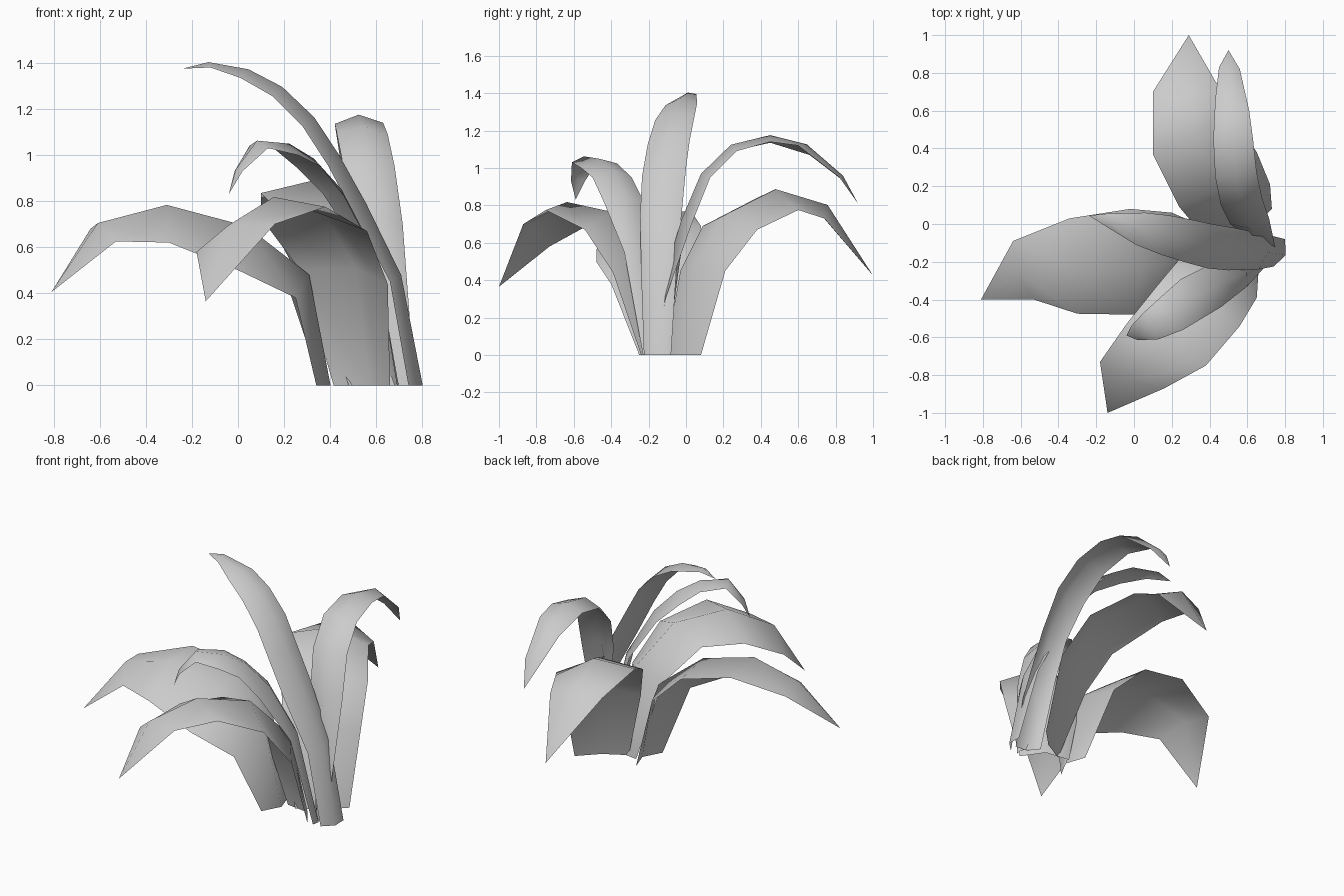
import bpy
import math
from mathutils import Vector

default_cube = bpy.data.objects.get("Cube")
if default_cube:
    bpy.data.objects.remove(default_cube, do_unlink=True)

# One plain grey for the whole plant
GREY = (0.6, 0.6, 0.6, 1.0)
leaf_material = bpy.data.materials.new("leaf grey")
leaf_material.use_nodes = True
leaf_material.diffuse_color = GREY
leaf_material.node_tree.nodes["Principled BSDF"].inputs["Base Color"].default_value = GREY

FOLD_AT_TIP = 0.36


def raised_midrib(left, right, tip, base_fold):
    """Midrib between two leaf edges, lifted along the upper side of the blade."""
    centres = [(a + b) / 2 for a, b in zip(left, right)] + [tip]
    rib = []
    for i, (a, b) in enumerate(zip(left, right)):
        along = centres[i + 1] - centres[max(i - 1, 0)]
        upper = (b - a).cross(along).normalized()
        blend = min(1.0, 2 * i / len(left))
        fold = base_fold + (FOLD_AT_TIP - base_fold) * blend
        point = centres[i] + upper * fold * (b - a).length / 2
        if i == 0:
            point.z = 0.0
        rib.append(point)
    return rib


def make_leaf(name, left, right, tip, base_fold=0.45):
    """Folded leaf blade: two edge paths, a raised midrib and a pointed tip."""
    left = [Vector(p) for p in left]
    right = [Vector(p) for p in right]
    tip = Vector(tip)
    rib = raised_midrib(left, right, tip, base_fold)

    points = [p for row in zip(left, rib, right) for p in row] + [tip]
    last = len(points) - 1
    faces = []
    for row in range(len(left) - 1):
        for side in range(2):
            a = row * 3 + side
            faces.append((a, a + 1, a + 4, a + 3))
    faces += [(last - 3, last - 2, last), (last - 2, last - 1, last)]

    mesh = bpy.data.meshes.new(name)
    mesh.from_pydata(points, [], faces)
    mesh.materials.append(leaf_material)
    mesh.update()
    leaf = bpy.data.objects.new(name, mesh)
    bpy.context.scene.collection.objects.link(leaf)

    bpy.ops.object.select_all(action="DESELECT")
    leaf.select_set(True)
    bpy.context.view_layer.objects.active = leaf
    bpy.ops.object.shade_smooth_by_angle(angle=math.radians(70))
    return leaf


# Broad leaf drooping to the side
make_leaf(
    "broad_side_leaf",
    left=[(.34, -.25, 0), (.25, -.4, .38), (0, -.48, .5), (-.3, -.475, .62), (-.53, -.4, .625)],
    right=[(.36, -.01, 0), (.2, .06, .48), (-.02, .08, .69), (-.34, .03, .765), (-.64, -.09, .68)],
    tip=(-.81, -.4, .405),
)

# Broad leaf drooping to the front
make_leaf(
    "broad_front_leaf",
    left=[(.66, -.24, 0), (.65, -.39, .44), (.56, -.54, .67), (.38, -.75, .775), (.16, -.87, .7)],
    right=[(.415, -.09, 0), (.27, -.15, .5), (.12, -.33, .7), (-.04, -.53, .69), (-.18, -.73, .58)],
    tip=(-.14, -1, .365),
)

# Broad leaf drooping to the back
make_leaf(
    "broad_back_leaf",
    left=[(.48, -.11, 0), (.34, -.03, .45), (.24, .09, .69), (.1, .37, .835), (.1, .7, .775)],
    right=[(.73, .08, 0), (.72, .21, .45), (.65, .38, .67), (.5, .6, .775), (.44, .74, .73)],
    tip=(.29, 1, .425),
    base_fold=0.15,
)

# Slender leaf curling to the front
make_leaf(
    "slender_front_leaf",
    left=[(.69, -.23, 0), (.6, -.33, .55), (.46, -.44, .82), (.36, -.5, .95),
          (.26, -.56, 1), (.13, -.61, 1.03), (.02, -.615, .93)],
    right=[(.67, -.15, 0), (.54, -.2, .57), (.37, -.23, .83), (.25, -.29, .95),
           (.16, -.37, 1.025), (.05, -.47, 1.04), (-.015, -.54, .93)],
    tip=(-.04, -.59, .83),
)

# Tall slender leaf arching over the side
make_leaf(
    "slender_tall_leaf",
    left=[(.74, -.225, 0), (.66, -.24, .45), (.5, -.245, .75), (.39, -.235, .955),
          (.28, -.205, 1.125), (.15, -.165, 1.255), (.01, -.11, 1.335), (-.12, -.03, 1.38)],
    right=[(.8, -.08, 0), (.68, -.05, .48), (.53, -.02, .79), (.41, 0, 1),
           (.32, .02, 1.15), (.19, .045, 1.275), (.06, .06, 1.35), (-.14, .055, 1.395)],
    tip=(-.24, .045, 1.375),
)

# Slender leaf curling to the back
make_leaf(
    "slender_back_leaf",
    left=[(.62, -.1, 0), (.56, -.04, .45), (.51, 0, .72), (.46, .1, .94),
          (.43, .25, 1.09), (.42, .45, 1.135), (.43, .66, 1.07), (.45, .83, .94)],
    right=[(.75, -.17, 0), (.745, -.11, .3), (.715, .03, .7), (.68, .13, .95),
           (.65, .27, 1.09), (.63, .45, 1.14), (.61, .6, 1.12), (.56, .82, .95)],
    tip=(.5, .92, .81),
)
